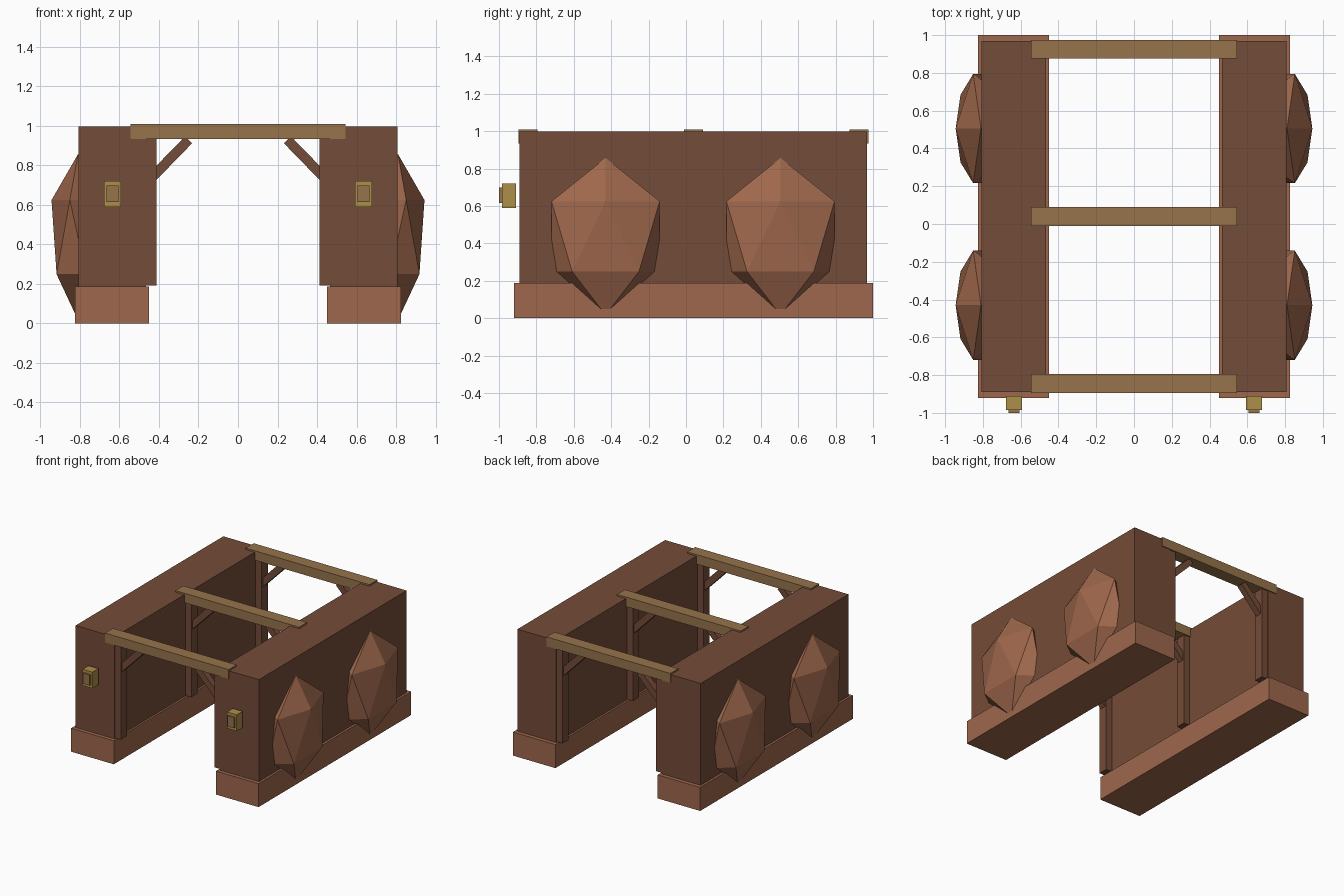
import bpy
import math
from mathutils import Matrix, Vector

if "Cube" in bpy.data.objects:
    bpy.data.objects.remove(bpy.data.objects["Cube"])


def material(name, rgb):
    """Flat material from 0-255 display values, stored as linear."""
    lin = [((c / 255 + 0.055) / 1.055) ** 2.4 for c in rgb] + [1.0]
    m = bpy.data.materials.new(name)
    m.use_nodes = True
    m.diffuse_color = lin
    m.node_tree.nodes["Principled BSDF"].inputs["Base Color"].default_value = lin
    return m


DARK = material("dark brown", (116, 76, 56))
CLAY = material("clay brown", (158, 103, 76))
WOOD = material("tan wood", (150, 115, 75))
BRASS = material("old brass", (172, 142, 72))


def finish(name, mat):
    ob = bpy.context.object
    ob.name = name
    ob.data.materials.append(mat)
    return ob


def box(name, mat, x, y, z):
    """Box from its (min, max) range on each axis."""
    bpy.ops.mesh.primitive_cube_add(size=1)
    ob = finish(name, mat)
    ranges = (x, y, z)
    centre = Vector([(a + b) / 2 for a, b in ranges])
    size = [abs(b - a) for a, b in ranges]
    ob.data.transform(Matrix.Translation(centre) @ Matrix.Diagonal(size + [1]))
    return ob


def brace(name, start, end, y, width, depth):
    """Square-ended diagonal strut in the xz plane."""
    a, b = Vector((start[0], y, start[1])), Vector((end[0], y, end[1]))
    ob = box(name, DARK, (-width / 2, width / 2), (-depth / 2, depth / 2),
             (0, (b - a).length))
    turn = math.atan2(b.x - a.x, b.z - a.z)
    ob.data.transform(Matrix.Translation(a) @ Matrix.Rotation(turn, 4, 'Y'))


BEAM_Y = {"front": -0.845, "middle": 0.04, "back": 0.925}
ROCK_Y = {"front": -0.43, "back": 0.505}

# Roof beams across the passage
for place, y in BEAM_Y.items():
    box(place + "_beam", WOOD, (-0.545, 0.545), (y - 0.05, y + 0.05), (0.935, 1.01))

for side, s in (("left", 1), ("right", -1)):
    # Stone footing and wall
    box(side + "_footing", CLAY, (s * 0.45, s * 0.825), (-0.92, 1.0), (0, 0.187))
    box(side + "_wall", DARK, (s * 0.465, s * 0.807), (-0.89, 0.968), (0.187, 0.998))

    # Posts and diagonal braces under each beam
    for place, y in BEAM_Y.items():
        label = f"{side}_{place}"
        box(label + "_post", DARK, (s * 0.412, s * 0.475),
            (y - 0.038, y + 0.038), (0.192, 0.94))
        brace(label + "_brace", (s * 0.435, 0.74), (s * 0.25, 0.93), y, 0.05, 0.05)

    # Faceted rocks half sunk into the outer wall
    for place, y in ROCK_Y.items():
        bpy.ops.mesh.primitive_ico_sphere_add(subdivisions=1, radius=1)
        rock = finish(f"{side}_{place}_rock", CLAY)
        rock.data.transform(Matrix.Diagonal((0.15, 0.34, 0.42, 1)))
        if s < 0:
            rock.data.transform(Matrix.Rotation(math.pi, 4, 'Z'))
        rock.data.transform(Matrix.Translation((s * 0.81, y, 0.437)))

    # Lantern with a raised front panel
    box(side + "_lantern", BRASS, (s * 0.593, s * 0.678), (-0.985, -0.91), (0.59, 0.72))
    box(side + "_lantern_panel", WOOD, (s * 0.606, s * 0.665), (-1.0, -0.98), (0.615, 0.698))
